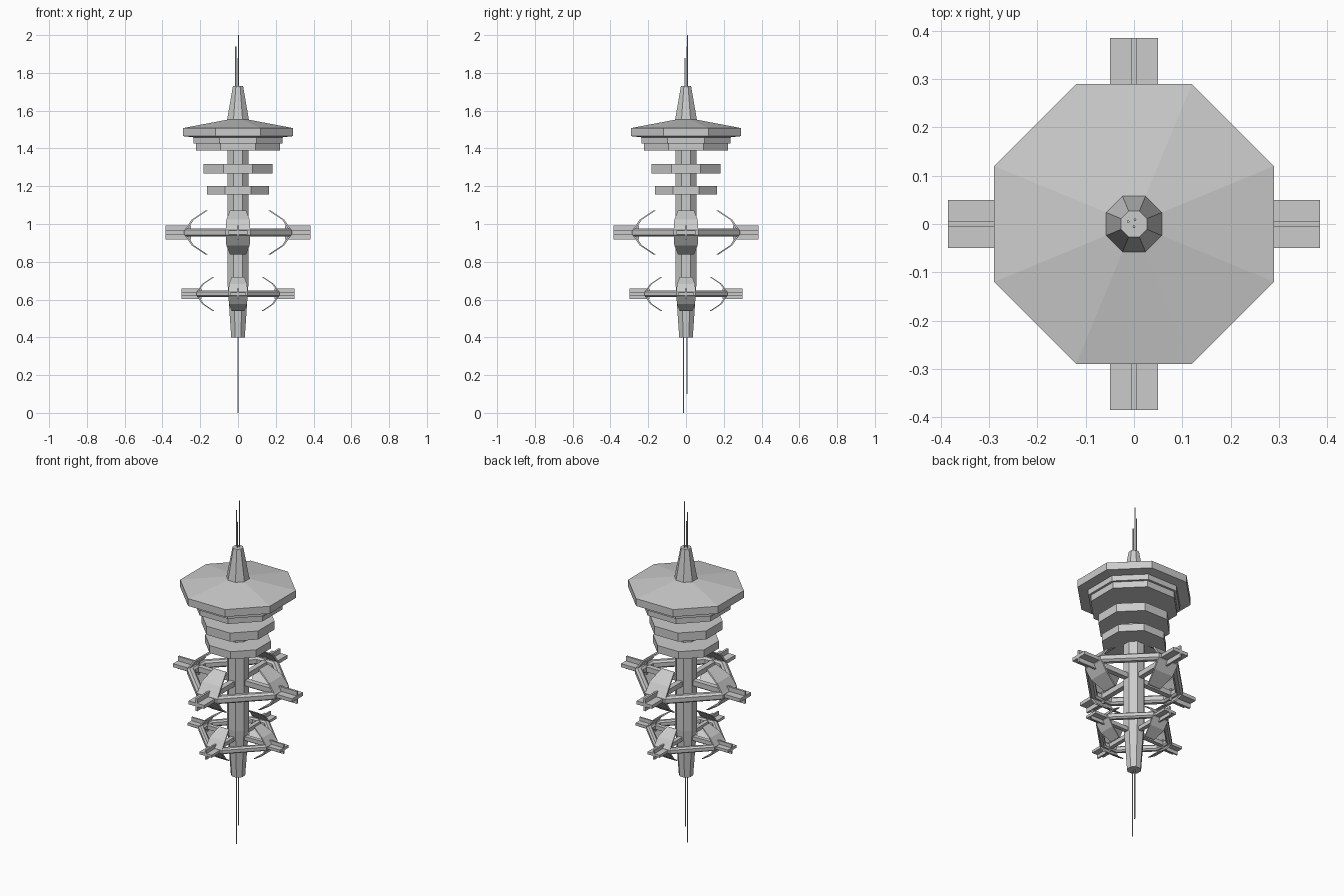
import bpy, bmesh, math
from mathutils import Matrix, Vector

if "Cube" in bpy.data.objects:
    bpy.data.objects.remove(bpy.data.objects["Cube"])


def make(name, bm):
    bmesh.ops.recalc_face_normals(bm, faces=bm.faces[:])
    me = bpy.data.meshes.new(name)
    bm.to_mesh(me)
    bm.free()
    ob = bpy.data.objects.new(name, me)
    bpy.context.collection.objects.link(ob)
    return ob


def skin(bm, rows, closed=False):
    # bridge successive closed loops of points
    vs = [[bm.verts.new(p) for p in r] for r in rows]
    n = len(vs[0])
    for k in range(len(vs) if closed else len(vs) - 1):
        a, b = vs[k], vs[(k + 1) % len(vs)]
        for i in range(n):
            j = (i + 1) % n
            bm.faces.new((a[i], a[j], b[j], b[i]))
    if not closed:
        bm.faces.new(vs[0])
        bm.faces.new(vs[-1])


def octagon(a, z):
    r = a / math.cos(math.pi / 8)
    return [(r * math.cos(math.pi / 8 + i * math.pi / 4),
             r * math.sin(math.pi / 8 + i * math.pi / 4), z) for i in range(8)]


def lathe(name, profile):
    bm = bmesh.new()
    skin(bm, [octagon(a, z) for a, z in profile])
    return make(name, bm)


def rod(name, x, y, z0, z1, r=0.003):
    bm = bmesh.new()
    skin(bm, [[(x + r * math.cos(i * math.pi / 3), y + r * math.sin(i * math.pi / 3), z)
               for i in range(6)] for z in (z0, z1)])
    make(name, bm)


def box(bm, x0, x1, y, z, m):
    mat = m @ Matrix.Translation(((x0 + x1) / 2, 0, 0)) @ Matrix.Diagonal((x1 - x0, y, z, 1))
    bmesh.ops.create_cube(bm, size=1, matrix=mat)


# Central body
lathe("column", [(0.036, 0.40), (0.055, 0.68), (0.055, 1.42)])
lathe("lower_deck", [(0.165, 1.156), (0.165, 1.20)])
lathe("upper_deck", [(0.183, 1.268), (0.183, 1.318)])
lathe("saucer_base", [(0.222, 1.39), (0.222, 1.427), (0.235, 1.427), (0.235, 1.462)])
lathe("saucer", [(0.235, 1.459), (0.29, 1.465), (0.29, 1.508), (0.058, 1.552)])
lathe("spire", [(0.058, 1.55), (0.027, 1.73)])

# Antennas
for i, (x, y, z0, z1) in enumerate([(0.002, 0.009, 1.72, 2.0), (-0.012, 0.005, 1.72, 1.94),
                                    (0.0, -0.006, 1.72, 1.88), (0.0, -0.012, 0.0, 0.42),
                                    (0.0, 0.006, 0.1, 0.42)]):
    rod(f"antenna_{i + 1}", x, y, z0, z1)


def docking_ring(prefix, z, s):
    base = Matrix.Translation((0, 0, z)) @ Matrix.Scale(s, 4)
    turns = [base @ Matrix.Rotation(k * math.pi / 2, 4, 'Z') for k in range(4)]

    # Octagonal ring with short sides on the axes and bevelled section
    section = [(0, -0.012), (0, 0.012), (0.012, 0.022), (0.03, 0.022),
               (0.04, 0.012), (0.04, -0.012), (0.03, -0.022), (0.012, -0.022)]
    rows = []
    for m in turns:
        for sy in (-1, 1):
            rows.append([m @ Vector((0.285 - d, sy * (0.065 - 0.414 * d), h)) for d, h in section])
    bm = bmesh.new()
    skin(bm, rows, closed=True)
    make(prefix + "_ring", bm)

    # Spokes, cross-shaped docking arms and folded shield flaps
    spokes, docks, flaps = bmesh.new(), bmesh.new(), bmesh.new()
    for m in turns:
        box(spokes, 0.03, 0.26, 0.03, 0.03, m)
        box(docks, 0.25, 0.385, 0.10, 0.02, m)
        box(docks, 0.25, 0.385, 0.012, 0.072, m)
        for sz in (-1, 1):
            skin(flaps, [[m @ Vector((r + t, sy * w, sz * h))
                          for t, sy in ((0, -1), (0, 1), (-0.012, 1), (-0.012, -1))]
                         for r, h, w in ((0.28, 0.018, 0.065), (0.245, 0.068, 0.062),
                                         (0.172, 0.117, 0.042))])
    make(prefix + "_spokes", spokes)
    make(prefix + "_docks", docks)
    make(prefix + "_flaps", flaps)


docking_ring("upper", 0.955, 1.0)
docking_ring("lower", 0.63, 0.775)
